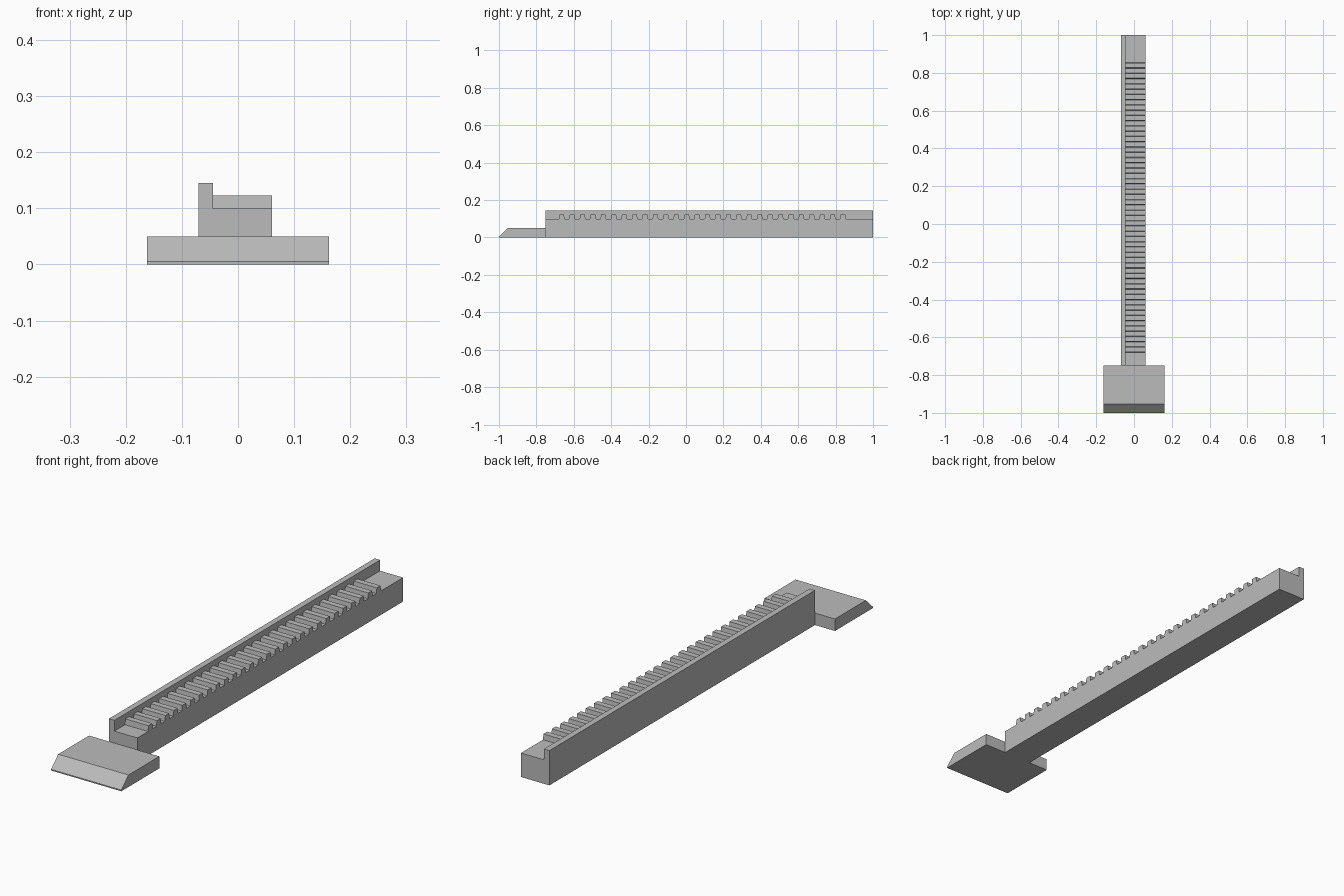
import bpy

cube = bpy.data.objects.get("Cube")
if cube:
    bpy.data.objects.remove(cube)

grey = bpy.data.materials.new("plain grey")
grey.use_nodes = True
colour = (0.5, 0.5, 0.5, 1)
grey.diffuse_color = colour
grey.node_tree.nodes["Principled BSDF"].inputs["Base Color"].default_value = colour


def extrude_x(name, profile, x0, x1):
    """Extrude a (y, z) outline, given anticlockwise from +x, between x0 and x1."""
    n = len(profile)
    verts = [(x, y, z) for x in (x0, x1) for y, z in profile]
    faces = [tuple(reversed(range(n))), tuple(range(n, 2 * n))]
    faces += [(i, (i + 1) % n, n + (i + 1) % n, n + i) for i in range(n)]
    mesh = bpy.data.meshes.new(name)
    mesh.from_pydata(verts, [], faces)
    mesh.materials.append(grey)
    obj = bpy.data.objects.new(name, mesh)
    bpy.context.collection.objects.link(obj)
    return obj


BAR_FRONT, BAR_BACK = -0.75, 1.0
BAR_RIGHT, WALL_INNER, BAR_LEFT = -0.07, -0.045, 0.061
ROOT, TIP, WALL_TOP = 0.1, 0.123, 0.145

# Chamfered foot plate
extrude_x("foot_plate", [(-1, 0), (BAR_FRONT, 0), (BAR_FRONT, 0.05),
                         (-0.953, 0.05), (-1, 0.005)], -0.162, 0.162)

# Toothed bar: one outline with evenly repeated teeth
TEETH, FIRST, LAST = 28, -0.68, 0.855
pitch = (LAST - FIRST) / (TEETH - 0.45)
width, slope = pitch * 0.55, 0.003
top = [(BAR_FRONT, ROOT)]
for i in range(TEETH):
    y = FIRST + i * pitch
    top += [(y, ROOT), (y + slope, TIP), (y + width - slope, TIP), (y + width, ROOT)]
top.append((BAR_BACK, ROOT))
extrude_x("toothed_bar", [(BAR_FRONT, 0), (BAR_BACK, 0)] + top[::-1],
          WALL_INNER, BAR_LEFT)

# Guide wall along the right side of the bar
extrude_x("guide_wall", [(BAR_FRONT, 0), (BAR_BACK, 0), (BAR_BACK, WALL_TOP),
                         (BAR_FRONT, WALL_TOP)], BAR_RIGHT, WALL_INNER)
